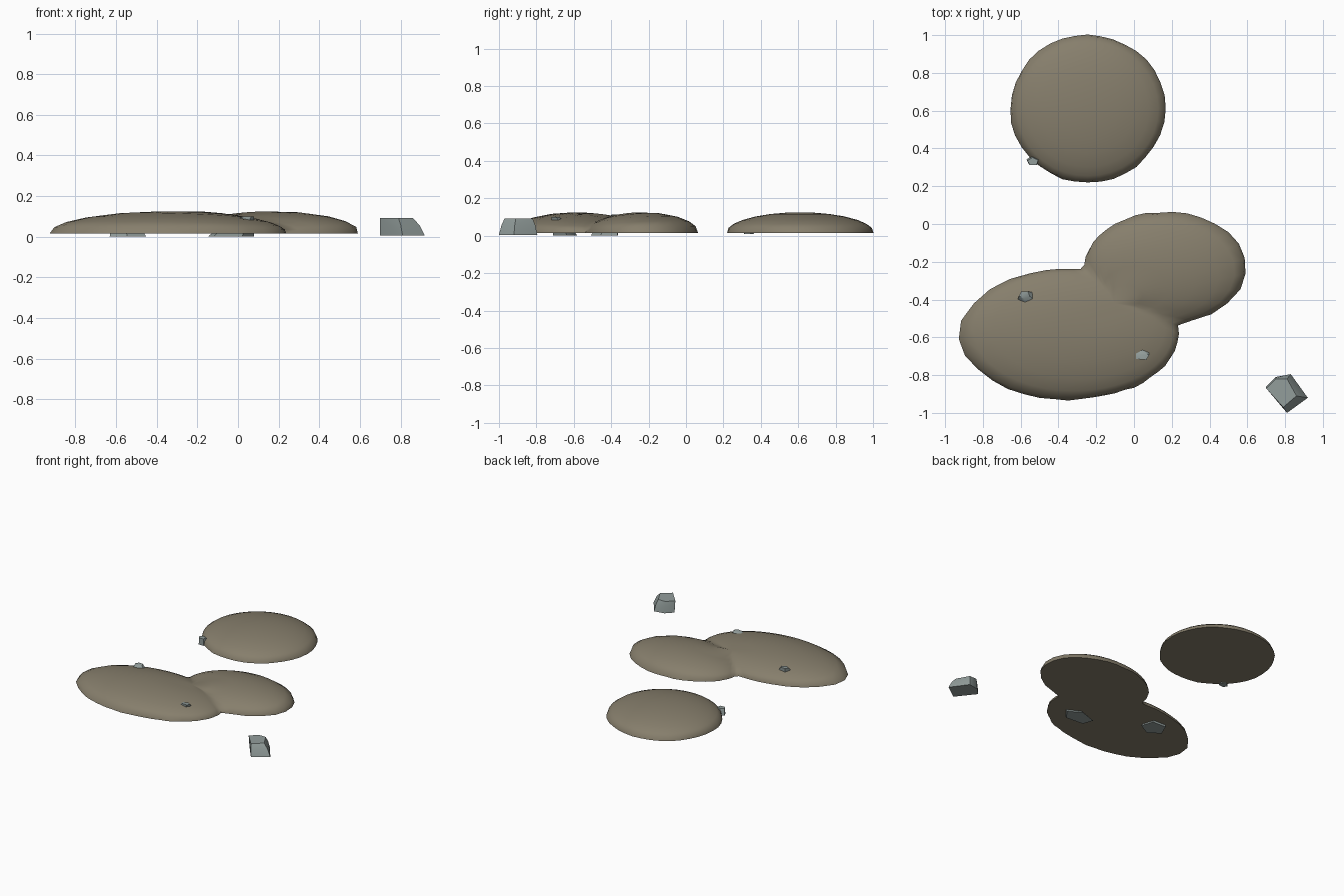
import bpy, bmesh, math, random
from mathutils import Vector

random.seed(4)
if "Cube" in bpy.data.objects:
    bpy.data.objects.remove(bpy.data.objects["Cube"])

BASE, HEIGHT = 0.015, 0.11


def material(name, rgb):
    mat = bpy.data.materials.new(name)
    mat.use_nodes = True
    colour = (*rgb, 1)
    mat.diffuse_color = colour
    bsdf = mat.node_tree.nodes["Principled BSDF"]
    bsdf.inputs["Base Color"].default_value = colour
    bsdf.inputs["Roughness"].default_value = 0.9
    return mat


soil = material("soil brown", (0.24, 0.21, 0.15))
rock = material("stone grey", (0.29, 0.34, 0.33))


def finish(name, bm, mat, angle):
    bmesh.ops.recalc_face_normals(bm, faces=bm.faces)
    mesh = bpy.data.meshes.new(name)
    bm.to_mesh(mesh)
    bm.free()
    mesh.materials.append(mat)
    obj = bpy.data.objects.new(name, mesh)
    bpy.context.collection.objects.link(obj)
    bpy.ops.object.select_all(action='DESELECT')
    obj.select_set(True)
    bpy.context.view_layer.objects.active = obj
    bpy.ops.object.shade_smooth_by_angle(angle=math.radians(angle))
    return obj


def ray_to_ellipse(cx, cy, ellipse, a):
    """Distance from a point inside an ellipse to its rim."""
    ex, ey, rx, ry = ellipse
    px, py = (cx - ex) / rx, (cy - ey) / ry
    dx, dy = math.cos(a) / rx, math.sin(a) / ry
    k, b, c = dx * dx + dy * dy, px * dx + py * dy, px * px + py * py - 1
    return (-b + math.sqrt(b * b - k * c)) / k


def dome_height(x, y, ellipses):
    best = 0
    for ex, ey, rx, ry in ellipses:
        d = ((x - ex) / rx) ** 2 + ((y - ey) / ry) ** 2
        best = max(best, math.sqrt(max(0, 1 - d)))
    return BASE + HEIGHT * best


def mound(name, centre, ellipses, segments):
    """Low dome over one or more merged ellipses, with a ragged rim."""
    bm = bmesh.new()
    cx, cy = centre
    rings = []
    for t in (1, 0.97, 0.9, 0.78, 0.6, 0.4, 0.2):
        ring = []
        for i in range(segments):
            a = math.tau * i / segments
            r = t * max(ray_to_ellipse(cx, cy, e, a) for e in ellipses)
            x, y = cx + r * math.cos(a), cy + r * math.sin(a)
            z = dome_height(x, y, ellipses)
            if t == 1:
                f = 1 - random.uniform(0, 0.02)
                x, y, z = cx + (x - cx) * f, cy + (y - cy) * f, BASE
            ring.append(bm.verts.new((x, y, z)))
        rings.append(ring)
    top = bm.verts.new((cx, cy, dome_height(cx, cy, ellipses)))
    for i in range(segments):
        j = (i + 1) % segments
        for low, high in zip(rings, rings[1:]):
            bm.faces.new((low[i], low[j], high[j], high[i]))
        bm.faces.new((rings[-1][i], rings[-1][j], top))
    bm.faces.new(rings[0][::-1])
    return finish(name, bm, soil, 60)


def stone(name, bottom, top, z0, z1):
    """Rough block: the hull of a bottom, a waist and a top outline."""
    bm = bmesh.new()
    for (bx, by), (tx, ty) in zip(bottom, top):
        bm.verts.new((bx, by, z0))
        bm.verts.new((bx * 0.55 + tx * 0.45, by * 0.55 + ty * 0.45,
                      z0 + (z1 - z0) * 0.6))
        bm.verts.new((tx, ty, z1))
    hull = bmesh.ops.convex_hull(bm, input=bm.verts)
    loose = [v for v in hull["geom_interior"] if isinstance(v, bmesh.types.BMVert)]
    bmesh.ops.delete(bm, geom=loose, context='VERTS')
    return finish(name, bm, rock, 45)


def buried_stone(name, x, y, sx, sy, turn, z0, z1, peak):
    """Wide-bottomed stone narrowing to a small tip at peak."""
    bottom, top = [], []
    for k in range(5):
        a = turn + math.tau * k / 5
        bottom.append((x + sx * math.cos(a), y + sy * math.sin(a)))
        top.append((peak[0] + 0.03 * math.cos(a), peak[1] + 0.022 * math.sin(a)))
    return stone(name, bottom, top, z0, z1)


# Mounds
mound("round_mound", (-0.245, 0.61), [(-0.245, 0.61, 0.415, 0.395)], 36)
mound("double_mound", (-0.1, -0.42),
      [(-0.345, -0.585, 0.585, 0.35), (0.17, -0.23, 0.435, 0.298)], 56)

# Loose stone beside the mounds
stone("loose_stone",
      [(0.70, -0.86), (0.75, -0.81), (0.83, -0.795), (0.92, -0.92), (0.81, -1.0)],
      [(0.70, -0.87), (0.75, -0.82), (0.81, -0.82), (0.86, -0.91), (0.79, -0.97)],
      0.005, 0.092)

# Stones half buried in the mounds
buried_stone("rim_stone", -0.535, 0.335, 0.035, 0.028, 0.4, 0.008, 0.06, (-0.535, 0.33))
buried_stone("back_stone", -0.54, -0.43, 0.095, 0.08, 0.9, 0, 0.112, (-0.58, -0.375))
buried_stone("front_stone", -0.04, -0.65, 0.12, 0.07, 0.2, 0, 0.1, (0.05, -0.7))
